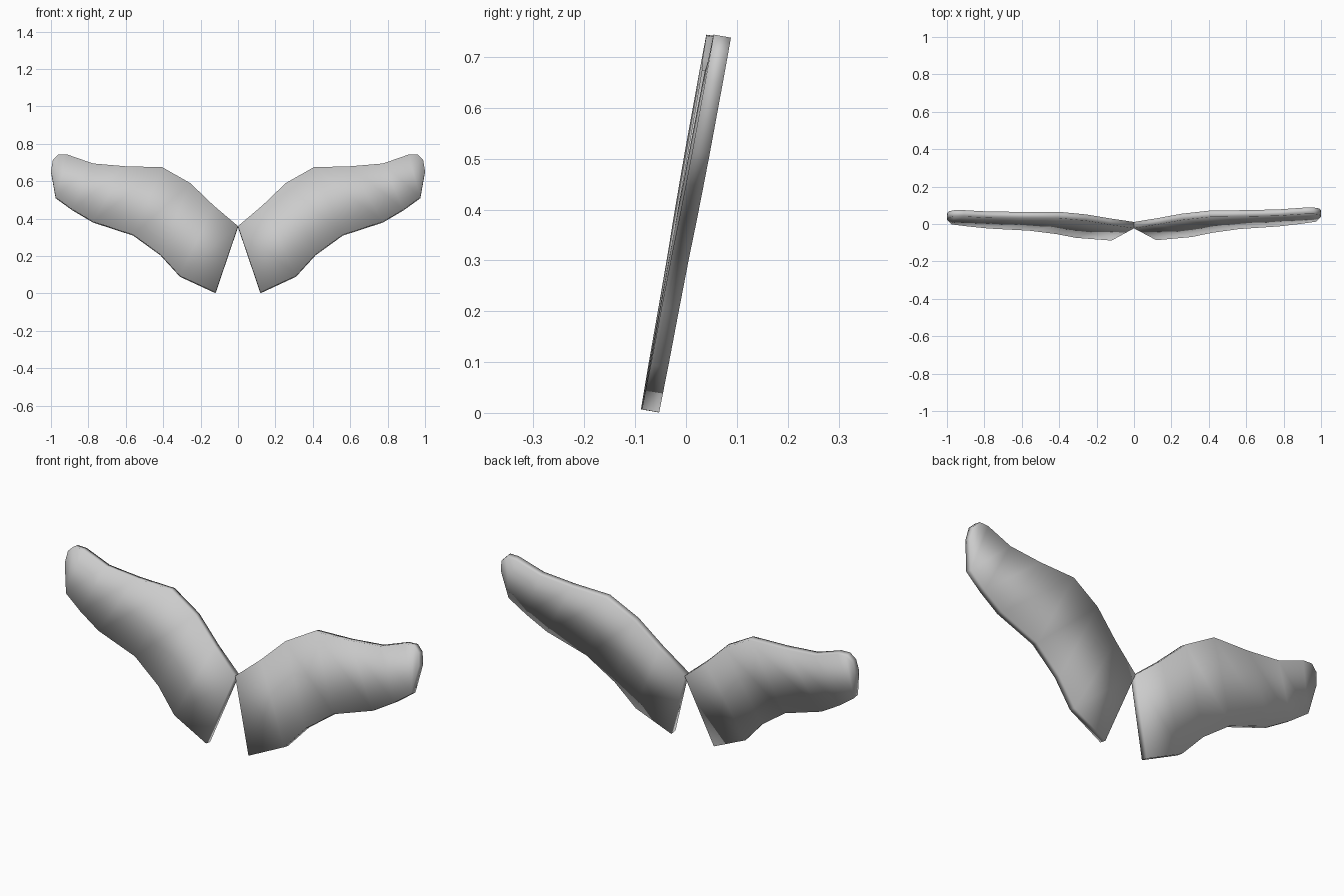
import bpy, bmesh

if "Cube" in bpy.data.objects:
    bpy.data.objects.remove(bpy.data.objects["Cube"], do_unlink=True)

# One plain grey material
grey = bpy.data.materials.new("plain grey")
grey.use_nodes = True
colour = (0.6, 0.6, 0.6, 1)
grey.diffuse_color = colour
grey.node_tree.nodes["Principled BSDF"].inputs["Base Color"].default_value = colour

# Wing outline in x, z: leading edge and trailing edge, paired from root to tip
LEADING = [(0, .36), (.13, .47), (.255, .59), (.405, .675), (.6, .68), (.775, .695), (.91, .742)]
TRAILING = [(.12, .007), (.31, .095), (.415, .21), (.56, .315), (.775, .385), (.885, .45), (.975, .515)]
TIP = [(.96, .744), (.99, .715), (1.0, .655)]
LEAN, YAW = .183, .0075          # backward lean and a slight turn about z
BACK = (.034, -.006)             # y, z offset from the front face to the back face


def build_wing(name, side):
    bm = bmesh.new()

    def layer(dy, dz):
        def vert(p):
            x, z = p[0] * side, p[1]
            return bm.verts.new((x, -.089 + LEAN * z + YAW * x + dy, z + dz))
        return [[vert(p) for p in row] for row in (LEADING, TRAILING, TIP)]

    front, back = layer(0, 0), layer(*BACK)
    # Broad faces: strips across the wing, closed by a rounded tip
    for lead, trail, tip in (front, back):
        for i in range(len(lead) - 1):
            bm.faces.new((lead[i], lead[i + 1], trail[i + 1], trail[i]))
        bm.faces.new([lead[-1], *tip, trail[-1]])
    # Rim joining front and back
    loops = [lead + tip + trail[::-1] for lead, trail, tip in (front, back)]
    n = len(loops[0])
    for i in range(n):
        j = (i + 1) % n
        bm.faces.new((loops[0][i], loops[0][j], loops[1][j], loops[1][i]))
    bmesh.ops.recalc_face_normals(bm, faces=bm.faces)
    for f in bm.faces:
        f.smooth = True

    mesh = bpy.data.meshes.new(name)
    bm.to_mesh(mesh)
    bm.free()
    mesh.materials.append(grey)
    bpy.context.collection.objects.link(bpy.data.objects.new(name, mesh))


build_wing("left_wing", 1)
build_wing("right_wing", -1)
